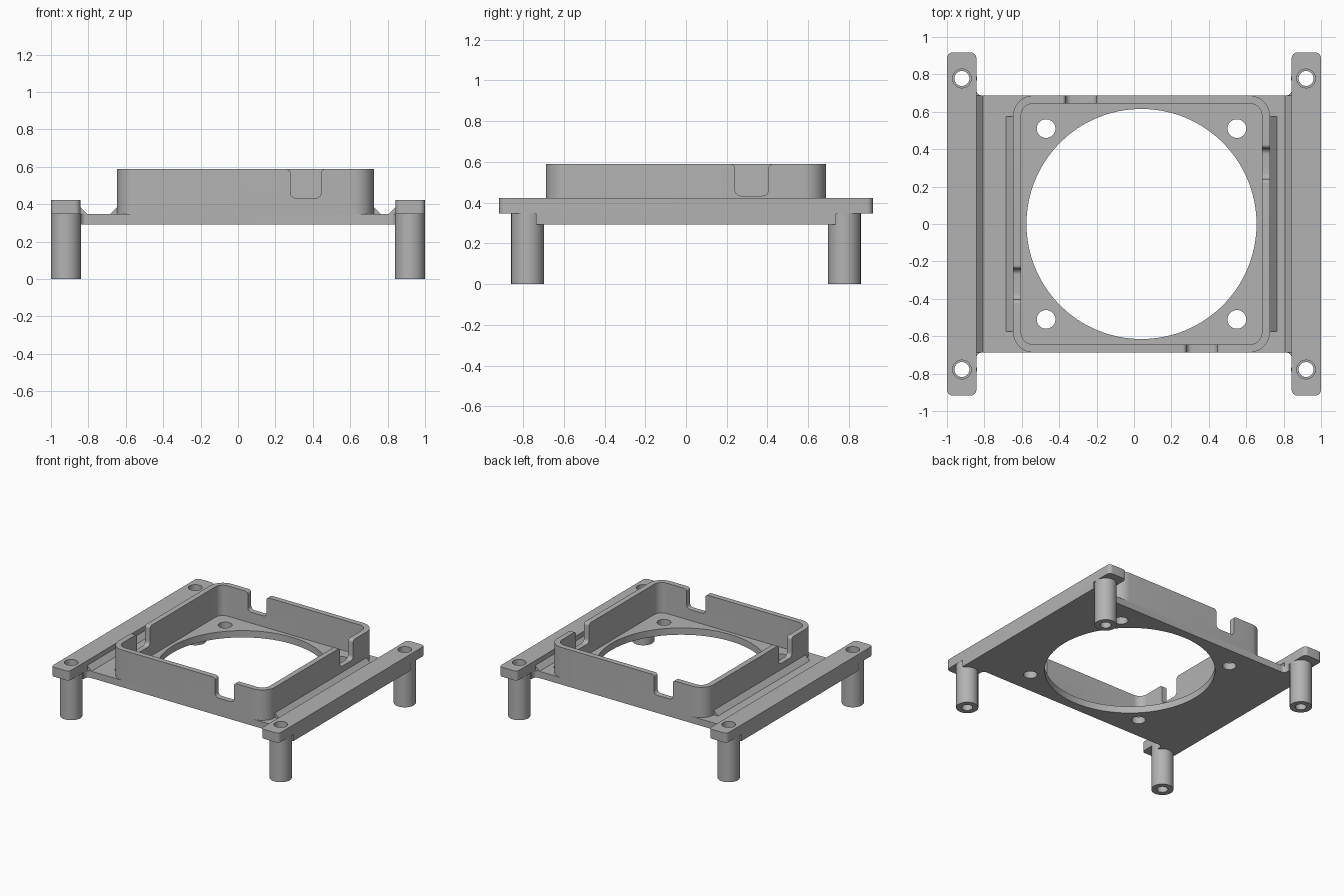
import bpy, bmesh
from math import sin, cos, pi, radians
from mathutils import Matrix, Vector

cube = bpy.data.objects.get("Cube")
if cube:
    bpy.data.objects.remove(cube, do_unlink=True)

grey = bpy.data.materials.new("plain_grey")
grey.use_nodes = True
grey.diffuse_color = (0.45, 0.45, 0.45, 1)
grey.node_tree.nodes["Principled BSDF"].inputs["Base Color"].default_value = (0.45, 0.45, 0.45, 1)

CX = 0.04                      # fan centre
BOTTOM, DECK, RAIL_TOP, WALL_TOP = 0.293, 0.347, 0.422, 0.588
HALF = 0.687                   # half width of the deck and wall
INNER, OUTER = 0.843, 1.0      # rail edges
TIP = 0.917                    # rail ends
POST_X, POST_Y = 0.92, 0.778


def arc(cx, cy, r, a0, a1, n=8):
    step = radians(a1 - a0) / n
    return [(cx + r * cos(radians(a0) + i * step), cy + r * sin(radians(a0) + i * step))
            for i in range(n + 1)]


def rounded_rect(x0, x1, y0, y1, r):
    return (arc(x1 - r, y1 - r, r, 0, 90) + arc(x0 + r, y1 - r, r, 90, 180)
            + arc(x0 + r, y0 + r, r, 180, 270) + arc(x1 - r, y0 + r, r, 270, 360))


def circle(x, y, r, n=48):
    return arc(x, y, r, 0, 360, n)[:-1]


def prism(name, outline, z0, z1, matrix=Matrix()):
    """Extrude a closed outline along local z, then place it."""
    bm = bmesh.new()
    face = bm.faces.new([bm.verts.new((x, y, z0)) for x, y in outline])
    new = bmesh.ops.extrude_face_region(bm, geom=[face])["geom"]
    bmesh.ops.translate(bm, vec=(0, 0, z1 - z0),
                        verts=[v for v in new if isinstance(v, bmesh.types.BMVert)])
    bmesh.ops.transform(bm, matrix=matrix, verts=bm.verts)
    bmesh.ops.recalc_face_normals(bm, faces=bm.faces)
    mesh = bpy.data.meshes.new(name)
    bm.to_mesh(mesh)
    bm.free()
    mesh.materials.append(grey)
    obj = bpy.data.objects.new(name, mesh)
    bpy.context.collection.objects.link(obj)
    return obj


def finish(obj, cutters=()):
    """Cut the holes, apply them and shade the curved faces smooth."""
    for cutter in cutters:
        mod = obj.modifiers.new("cut", 'BOOLEAN')
        mod.operation, mod.solver, mod.object = 'DIFFERENCE', 'EXACT', cutter
    graph = bpy.context.evaluated_depsgraph_get()
    mesh = bpy.data.meshes.new_from_object(obj.evaluated_get(graph))
    obj.modifiers.clear()
    obj.data = mesh
    for cutter in cutters:
        bpy.data.objects.remove(cutter, do_unlink=True)
    bpy.ops.object.select_all(action='DESELECT')
    obj.select_set(True)
    bpy.context.view_layer.objects.active = obj
    bpy.ops.object.shade_smooth_by_angle(angle=radians(30))


def hole(x, y, r, n=48):
    return prism("hole_cutter", circle(x, y, r, n), -0.1, 1)


# Deck, with filleted ears that run under the rails
fillet = 0.03
quarter = (arc(INNER - fillet, HALF + fillet, fillet, 270, 360)
           + [(INNER, 0.735), (OUTER, 0.735)])
right = quarter + [(x, -y) for x, y in reversed(quarter)]
outline = right + [(-x, -y) for x, y in right]
deck = prism("deck", outline, BOTTOM, DECK)
finish(deck, [hole(CX, 0, 0.615, 128)]
       + [hole(CX + sx * 0.51, sy * 0.51, 0.05) for sx in (-1, 1) for sy in (-1, 1)])

# Square wall round the fan, with one notch per side
wall = prism("fan_wall", rounded_rect(CX - HALF, CX + HALF, -HALF, HALF, 0.11), DECK, WALL_TOP)
inside = HALF - 0.043
cutters = [prism("inside_cutter",
                 rounded_rect(CX - inside, CX + inside, -inside, inside, 0.065), 0.2, 1)]
n0, n1, floor, r = 0.24, 0.405, 0.433, 0.03
lip = 0.02
notch = (arc(n0 + r, floor + r, r, 180, 270) + arc(n1 - r, floor + r, r, 270, 360)
         + arc(n1 + lip, WALL_TOP - lip, lip, 180, 90) + [(n1 + lip, 0.7), (n0 - lip, 0.7)]
         + arc(n0 - lip, WALL_TOP - lip, lip, 90, 0))
for k in range(4):
    place = (Matrix.Translation((CX, 0, 0)) @ Matrix.Rotation(k * pi / 2, 4, 'Z')
             @ Matrix.Rotation(pi / 2, 4, 'X'))
    cutters.append(prism("notch_cutter", notch, 0.6, 0.75, place))
finish(wall, cutters)


def bevel_strip(name, x, direction, half_length):
    """Triangular strip along y that leans on a vertical face at x."""
    s = 0.037
    profile = [(x, DECK), (x + direction * s, DECK), (x, DECK + s)]
    finish(prism(name, profile, -half_length, half_length, Matrix.Rotation(pi / 2, 4, 'X')))


for side, label in ((1, "left"), (-1, "right")):
    # Raised rails with screw holes
    x0, x1 = sorted((side * INNER, side * OUTER))
    rail = prism(label + "_rail", rounded_rect(x0, x1, -TIP, TIP, 0.03), DECK, RAIL_TOP)
    finish(rail, [hole(side * POST_X, sy * POST_Y, 0.05) for sy in (-1, 1)])

    # Bevels along the rail and the wall
    bevel_strip(label + "_rail_bevel", side * INNER, -side, HALF)
    bevel_strip(label + "_wall_bevel", CX + side * HALF, side, 0.575)

    # Hollow posts
    for sy, end in ((-1, "front"), (1, "back")):
        x, y = side * POST_X, sy * POST_Y
        post = prism(f"{end}_{label}_post", circle(x, y, 0.08), 0, DECK)
        finish(post, [hole(x, y, 0.04)])
